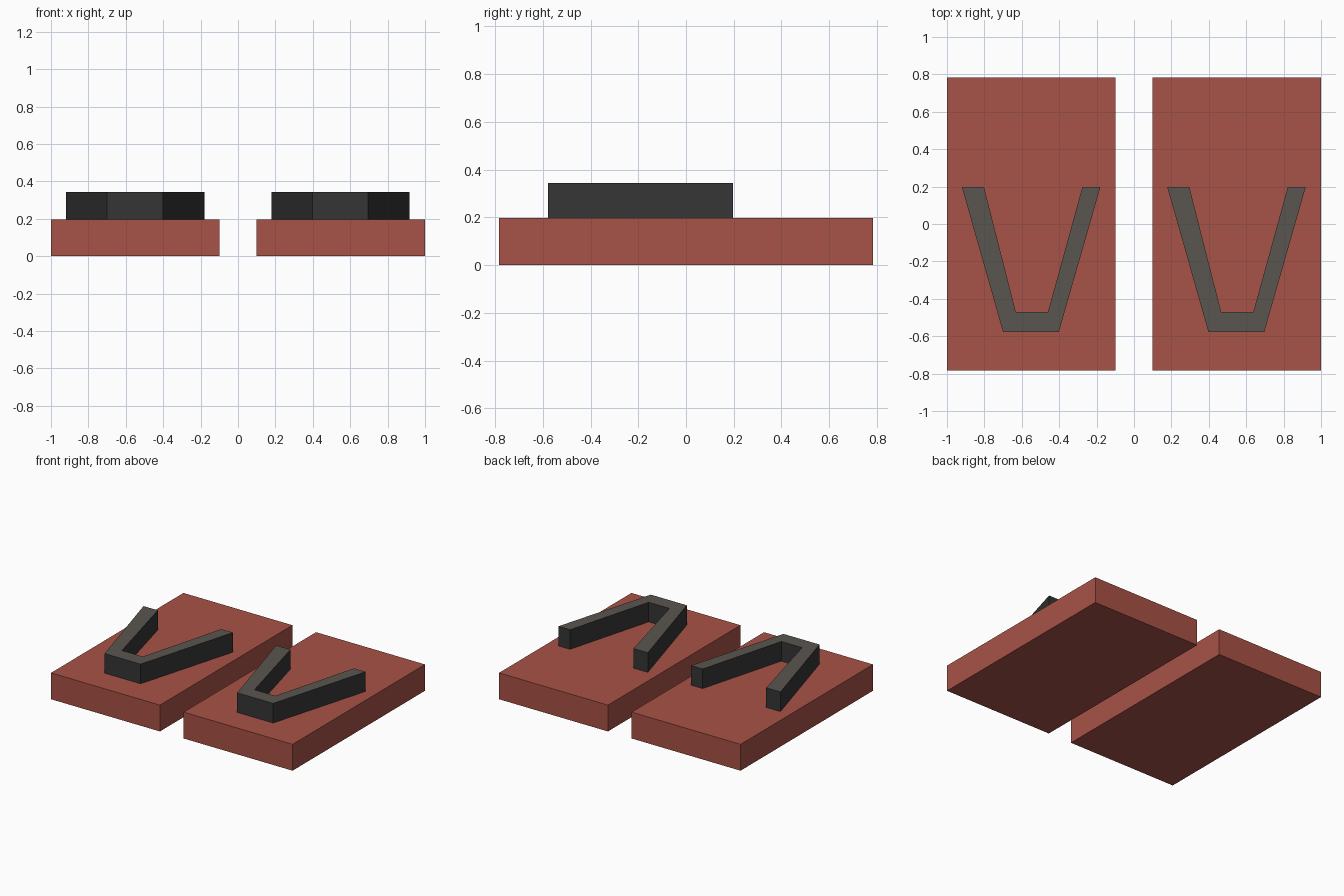
import bpy, bmesh

if "Cube" in bpy.data.objects:
    bpy.data.objects.remove(bpy.data.objects["Cube"])


def material(name, rgb):
    """Flat colour from 0-255 sRGB values."""
    lin = [((c / 255 + 0.055) / 1.055) ** 2.4 for c in rgb]
    m = bpy.data.materials.new(name)
    m.diffuse_color = (*lin, 1)
    m.use_nodes = True
    m.node_tree.nodes["Principled BSDF"].inputs["Base Color"].default_value = m.diffuse_color
    return m


red = material("brick_red", (167, 82, 71))
dark = material("dark_grey", (53, 53, 53))
warm = material("warm_grey", (90, 86, 80))


def extrude_outline(name, outline, z0, z1, side_mat, top_mat):
    """Closed prism; upward faces take the top material."""
    bm = bmesh.new()
    base = bm.faces.new([bm.verts.new((x, y, z0)) for x, y in outline])
    top = bmesh.ops.extrude_face_region(bm, geom=[base], use_keep_orig=True)["geom"]
    for v in top:
        if isinstance(v, bmesh.types.BMVert):
            v.co.z = z1
    bmesh.ops.recalc_face_normals(bm, faces=bm.faces)
    for f in bm.faces:
        f.material_index = int(f.normal.z > 0.5)
    me = bpy.data.meshes.new(name)
    bm.to_mesh(me)
    bm.free()
    me.materials.append(side_mat)
    me.materials.append(top_mat)
    ob = bpy.data.objects.new(name, me)
    bpy.context.collection.objects.link(ob)
    return ob


# Outlines of the left sole and its V-shaped strap
sole = [(-1, -0.783), (-0.098, -0.783), (-0.098, 0.783), (-1, 0.783)]
strap = [(-0.92, 0.197), (-0.70, -0.578), (-0.402, -0.578), (-0.18, 0.197),
         (-0.276, 0.197), (-0.46, -0.47), (-0.632, -0.47), (-0.802, 0.197)]

# The right sandal is a shifted copy of the left
for side, dx in (("left", 0), ("right", 1.098)):
    def shifted(pts):
        return [(x + dx, y) for x, y in pts]
    extrude_outline(side + "_sole", shifted(sole), 0, 0.197, red, red)
    extrude_outline(side + "_strap", shifted(strap), 0.197, 0.344, dark, warm)
